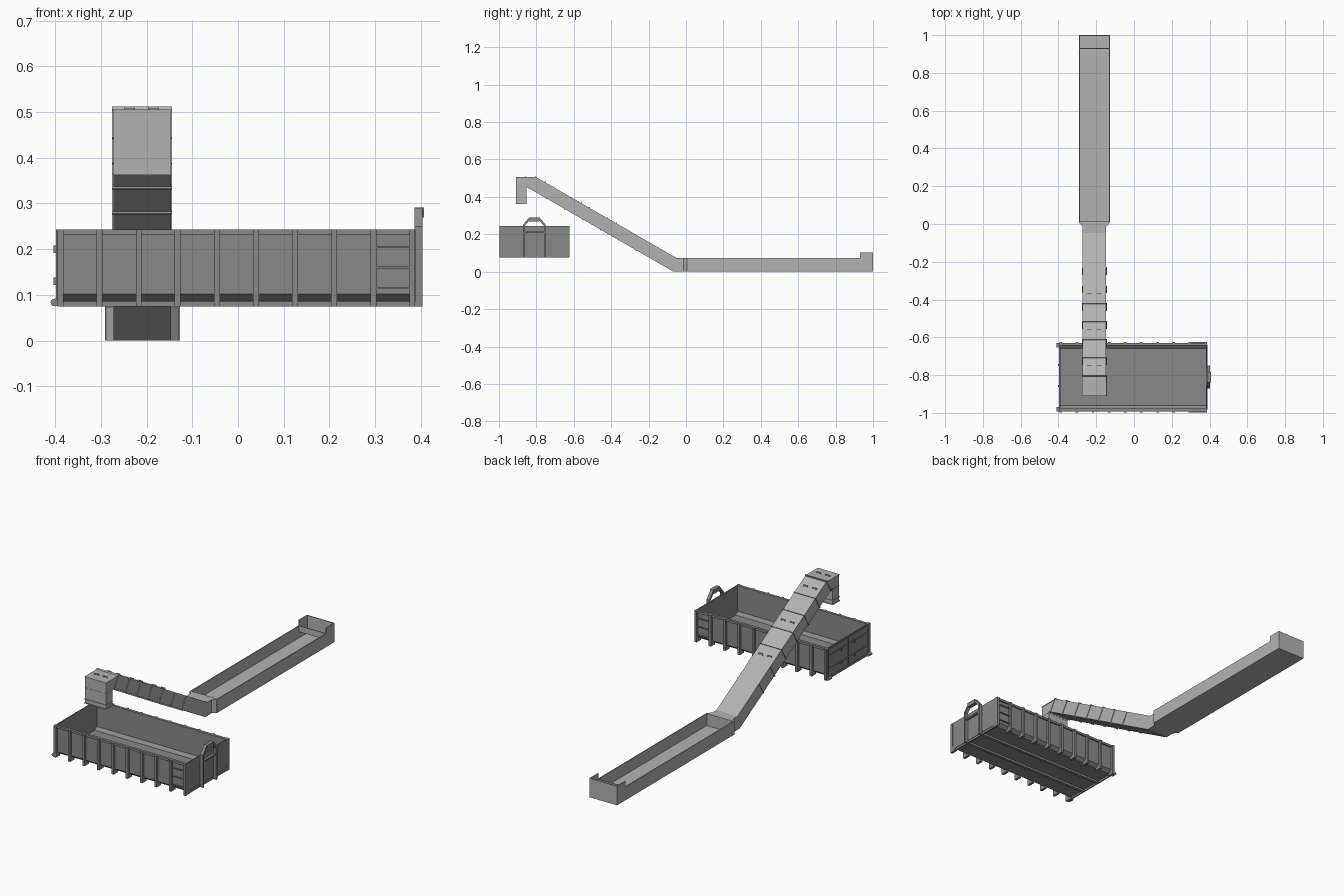
import bpy, bmesh, math
from mathutils import Vector

if "Cube" in bpy.data.objects:
    bpy.data.objects.remove(bpy.data.objects["Cube"])


def material(name, v):
    m = bpy.data.materials.new(name)
    m.diffuse_color = (v, v, v, 1)
    m.use_nodes = True
    m.node_tree.nodes["Principled BSDF"].inputs["Base Color"].default_value = m.diffuse_color
    return m


DARK = material("container_grey", 0.25)
LIGHT = material("conveyor_grey", 0.45)


def finish(name, bm, mat):
    bmesh.ops.recalc_face_normals(bm, faces=bm.faces)
    me = bpy.data.meshes.new(name)
    bm.to_mesh(me)
    bm.free()
    ob = bpy.data.objects.new(name, me)
    me.materials.append(mat)
    bpy.context.collection.objects.link(ob)
    return ob


def add_box(bm, x0, x1, y0, y1, z0, z1):
    vs = bmesh.ops.create_cube(bm, size=1)["verts"]
    for v in vs:
        v.co = Vector((x1 if v.co.x > 0 else x0, y1 if v.co.y > 0 else y0, z1 if v.co.z > 0 else z0))


def boxes(name, items, mat):
    bm = bmesh.new()
    for b in items:
        add_box(bm, *b)
    return finish(name, bm, mat)


def add_prism(bm, pts, x0, x1):
    """Extrude a (y, z) outline along x."""
    f = bm.faces.new([bm.verts.new((x0, y, z)) for y, z in pts])
    ext = bmesh.ops.extrude_face_region(bm, geom=[f])["geom"]
    for v in ext:
        if isinstance(v, bmesh.types.BMVert):
            v.co.x = x1


CY = -0.811          # container centre line
ZB, ZT = 0.075, 0.243
XL, XR = -0.394, 0.388

# container tub: U section with chamfered lower edges
outer = [(0.174, ZT), (0.174, 0.102), (0.155, 0.086)]
inner = [(0.151, 0.091), (0.169, 0.105), (0.169, ZT)]
half = outer + [(-y, z) for y, z in reversed(outer)]
half += [(-y, z) for y, z in reversed(inner)] + inner
bm = bmesh.new()
add_prism(bm, [(CY + y, z) for y, z in half], XL, XR)
finish("container_tub", bm, DARK)

# container end panels
boxes("container_ends", [(XL, XL + 0.006, CY - 0.178, CY + 0.178, ZB, ZT),
                         (XR - 0.008, XR - 0.002, CY - 0.178, CY + 0.178, ZB, ZT)], DARK)

# top rim and bottom edge rails on both long sides
rails = []
for s in (-1, 1):
    a, b = sorted((CY + s * 0.167, CY + s * 0.181))
    rails.append((XL, XR - 0.002, a, b, ZT - 0.012, ZT))
    a, b = sorted((CY + s * 0.05, CY + s * 0.065))
    rails.append((XL, XR - 0.004, a, b, ZB, 0.088))
boxes("container_rails", rails, DARK)

# side ribs
bm = bmesh.new()
rib = [(0.187, ZT), (0.187, ZB), (0.15, ZB), (0.15, 0.088), (0.172, 0.104), (0.172, ZT)]
for x in [-0.388, -0.303, -0.217, -0.132, -0.046, 0.039, 0.125, 0.21, 0.296, 0.381]:
    for s in (-1, 1):
        add_prism(bm, [(CY + s * y, z) for y, z in rib], x - 0.0065, x + 0.0065)
finish("container_ribs", bm, DARK)

# ladder rungs at the hook end
rungs = []
for s in (-1, 1):
    for z in (0.115, 0.16, 0.204):
        a, b = sorted((CY + s * 0.180, CY + s * 0.186))
        rungs.append((0.30, 0.378, a, b, z - 0.002, z + 0.002))
boxes("ladder_rungs", rungs, DARK)

# rear door frame, hinges and ground rollers
door = []
for y in (-0.174, -0.003, 0.168):
    door.append((XL - 0.004, XL, CY + y, CY + y + 0.006, 0.085, ZT))
for z in (0.085, 0.13, 0.2, ZT - 0.008):
    door.append((XL - 0.003, XL, CY - 0.174, CY + 0.174, z - 0.003, z + 0.003))
for y in (-0.746, -0.857):
    for z in (0.13, 0.2):
        door.append((-0.403, XL, y - 0.005, y + 0.005, z - 0.008, z + 0.008))
boxes("rear_door_fittings", door, DARK)
bm = bmesh.new()
for s in (-1, 1):
    ring = [(XL - 0.006 + 0.010 * math.cos(k * math.pi / 6), 0.0835 + 0.0085 * math.sin(k * math.pi / 6)) for k in range(12)]
    f = bm.faces.new([bm.verts.new((x, CY + s * 0.17 - 0.012, z)) for x, z in ring])
    for v in bmesh.ops.extrude_face_region(bm, geom=[f])["geom"]:
        if isinstance(v, bmesh.types.BMVert):
            v.co.y += 0.024
finish("rollers", bm, DARK)

# lifting loop: band outline with cross bar and thick grip
bm = bmesh.new()
out_l = [(-0.061, ZB), (-0.061, 0.25), (-0.028, 0.29)]
in_l = [(-0.051, ZB), (-0.051, 0.246), (-0.022, 0.279)]
loop = out_l + [(-y, z) for y, z in reversed(out_l)]
loop += [(-y, z) for y, z in in_l] + list(reversed(in_l))
add_prism(bm, [(CY + y, z) for y, z in loop], XR - 0.002, 0.403)
add_box(bm, XR - 0.002, 0.400, CY - 0.056, CY + 0.056, 0.206, 0.214)
add_box(bm, 0.386, 0.407, CY - 0.028, CY + 0.028, 0.269, 0.291)
finish("lifting_hook_bar", bm, DARK)

# feed trough with raised tail box
X0, X1, T, H = -0.291, -0.127, 0.005, 0.072
bm = bmesh.new()
add_box(bm, X0, X1, 0.008, 1.0, 0, 0.008)
side = [(0.008, 0), (1, 0), (1, 0.102), (0.929, 0.102), (0.929, H), (0.008, H)]
add_prism(bm, side, X0, X0 + T)
add_prism(bm, side, X1 - T, X1)
add_box(bm, X0, X1, 1 - T, 1.0, 0, 0.102)
add_box(bm, X0, X1, 0.927, 0.932, 0.04, H)
add_box(bm, X0, X1, 0.005, 0.012, 0, H)
finish("feed_trough", bm, LIGHT)

# tapered neck between trough and incline
C0, C1 = -0.272, -0.147
bm = bmesh.new()
f = bm.faces.new([bm.verts.new((x, y, 0)) for x, y in ((X0, 0.008), (X1, 0.008), (C1, -0.014), (C0, -0.014))])
for v in bmesh.ops.extrude_face_region(bm, geom=[f])["geom"]:
    if isinstance(v, bmesh.types.BMVert):
        v.co.z = H
finish("neck", bm, LIGHT)

# incline casing with discharge spout, open at the spout mouth
bm = bmesh.new()
add_prism(bm, [(-0.012, 0), (-0.067, 0), (-0.853, 0.4535), (-0.853, 0.362), (-0.908, 0.362),
               (-0.908, 0.503), (-0.797, 0.503), (-0.048, H), (-0.012, H)], C0, C1)
mouth = [f for f in bm.faces if all(abs(v.co.z - 0.362) < 1e-4 for v in f.verts)]
bmesh.ops.delete(bm, geom=mouth, context="FACES")
casing = finish("incline_casing", bm, LIGHT)
sol = casing.modifiers.new("shell", "SOLIDIFY")
sol.thickness = 0.003
sol.offset = -1

# joint flanges across the incline, perpendicular to its slope
A = math.radians(30)
up = Vector((math.sin(A), math.cos(A)))
along = Vector((-math.cos(A), math.sin(A)))
bm = bmesh.new()
for k in range(7):
    y = -0.803 + 0.0955 * k
    top = Vector((y, H + (-0.048 - y) * math.tan(A)))
    hi = 0.003 if k < 5 else -0.001
    ends = [top + up * hi, top - up * 0.076]
    pts = [ends[0] - along * 0.002, ends[0] + along * 0.002, ends[1] + along * 0.002, ends[1] - along * 0.002]
    add_prism(bm, [tuple(p) for p in pts], C0 - 0.003, C1 + 0.003)
finish("incline_flanges", bm, LIGHT)

# spout flanges: mouth collar, joint seam and head lid
spout = []
for z, t, o in ((0.362, 0.003, 0.003), (0.384, 0.002, 0.003), (0.445, 0.001, 0.001)):
    spout += [(C0 - o, C1 + o, -0.908 - o, -0.907, z, z + t),
              (C0 - o, C1 + o, -0.854, -0.853 + o, z, z + t),
              (C0 - o, C0 + 0.001, -0.908, -0.853, z, z + t),
              (C1 - 0.001, C1 + o, -0.908, -0.853, z, z + t)]
spout.append((C0 - 0.002, C1 + 0.002, -0.91, -0.80, 0.502, 0.505))
boxes("spout_flanges", spout, LIGHT)

# cover handles in pairs
bm = bmesh.new()
for y in (-0.37, -0.56, -0.75, -0.86):
    z = min(0.505, H + (-0.048 - y) * math.tan(A))
    for x in (-0.237, -0.185):
        add_box(bm, x - 0.012, x + 0.012, y - 0.002, y + 0.002, z + 0.003, z + 0.007)
        for s in (-1, 1):
            add_box(bm, x + s * 0.010 - 0.002, x + s * 0.010 + 0.002, y - 0.002, y + 0.002, z - 0.002, z + 0.005)
finish("cover_handles", bm, LIGHT)
